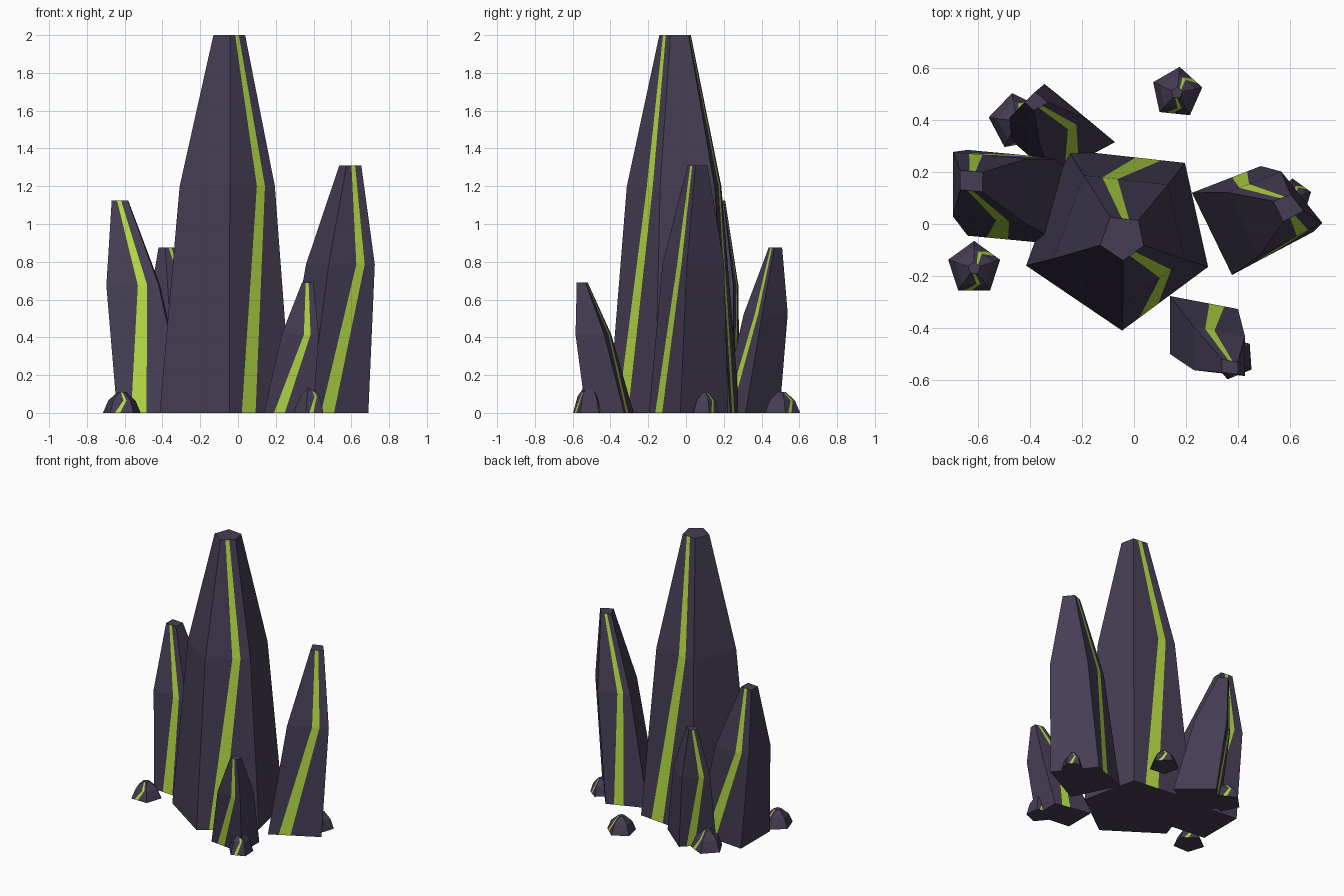
import bpy, bmesh, math
from mathutils import Vector

if "Cube" in bpy.data.objects:
    bpy.data.objects.remove(bpy.data.objects["Cube"])


def material(name, rgb):
    m = bpy.data.materials.new(name)
    m.diffuse_color = (*rgb, 1.0)
    m.use_nodes = True
    m.node_tree.nodes["Principled BSDF"].inputs["Base Color"].default_value = m.diffuse_color
    return m


STONE = material("dark_violet_stone", (0.060, 0.047, 0.088))
GLOW = material("lime_vein", (0.455, 0.710, 0.060))

# Vein span along a side, at the base, shoulder and tip
VEIN = [(0.20, 0.42), (0.60, 0.78), (0.33, 0.58)]
VEINED_SIDES = (0, 2)


def crystal(name, base, height, lean=(0, 0), shoulder=0.75, tip=0.23):
    """Tapered, leaning prism from a counter-clockwise footprint."""
    base = [Vector(p) for p in base]
    n = len(base)
    centre = sum(base, Vector((0, 0))) / n
    bm = bmesh.new()
    rings = []
    for level, (f, s) in enumerate(((0, 1), (0.6, shoulder), (1, tip))):
        pts = [centre + (p - centre) * s + Vector(lean) * f for p in base]
        ring = []
        for i in range(n):
            a, b = pts[i], pts[(i + 1) % n]
            stops = (0, *VEIN[level]) if i in VEINED_SIDES else (0,)
            ring.append([bm.verts.new((*a.lerp(b, t), height * f)) for t in stops])
        rings.append(ring)

    # Sides, each veined one cut into three strips
    for low, high in zip(rings, rings[1:]):
        for i in range(n):
            lo = low[i] + [low[(i + 1) % n][0]]
            hi = high[i] + [high[(i + 1) % n][0]]
            for k in range(len(lo) - 1):
                face = bm.faces.new((lo[k], lo[k + 1], hi[k + 1], hi[k]))
                face.material_index = 1 if len(lo) == 4 and k == 1 else 0

    # Flat underside and tip
    bm.faces.new([v for side in rings[0] for v in side][::-1])
    bm.faces.new([v for side in rings[2] for v in side])

    mesh = bpy.data.meshes.new(name)
    bm.to_mesh(mesh)
    bm.free()
    mesh.materials.append(STONE)
    mesh.materials.append(GLOW)
    obj = bpy.data.objects.new(name, mesh)
    bpy.context.collection.objects.link(obj)
    return obj


def pebble(name, x, y, radius, height, start):
    """Small five-sided stub with the same veins."""
    angles = [math.radians(start + 72 * i) for i in range(5)]
    crystal(name, [(x + radius * math.cos(a), y + radius * math.sin(a)) for a in angles],
            height, shoulder=0.72)


# Tall central crystal
crystal("main_crystal",
        [(-0.046, -0.41), (0.285, -0.165), (0.196, 0.235), (-0.254, 0.285), (-0.415, -0.16)],
        2.0, (0.005, -0.01), shoulder=0.72, tip=0.24)

# Leaning four-sided crystals around it
crystal("right_crystal",
        [(0.377, -0.196), (0.69, -0.03), (0.488, 0.223), (0.223, 0.12)],
        1.31, (0.147, 0.036), shoulder=0.78, tip=0.25)
crystal("left_crystal",
        [(-0.64, -0.045), (-0.27, -0.08), (-0.26, 0.25), (-0.64, 0.285)],
        1.125, (-0.173, 0.063))
crystal("back_crystal",
        [(-0.315, 0.185), (-0.073, 0.315), (-0.29, 0.495), (-0.47, 0.32)],
        0.875, (-0.092, 0.142))
crystal("front_crystal",
        [(0.138, -0.5), (0.40, -0.53), (0.40, -0.327), (0.138, -0.277)],
        0.69, (0.10, -0.142))

# Stubs on the ground
pebble("left_pebble", -0.615, -0.17, 0.105, 0.11, 234)
pebble("far_pebble", 0.165, 0.505, 0.10, 0.11, 228)
pebble("front_pebble", 0.38, -0.515, 0.085, 0.145, 256)
pebble("right_pebble", 0.61, 0.10, 0.075, 0.11, 234)
pebble("back_pebble", -0.45, 0.395, 0.11, 0.13, 244)
